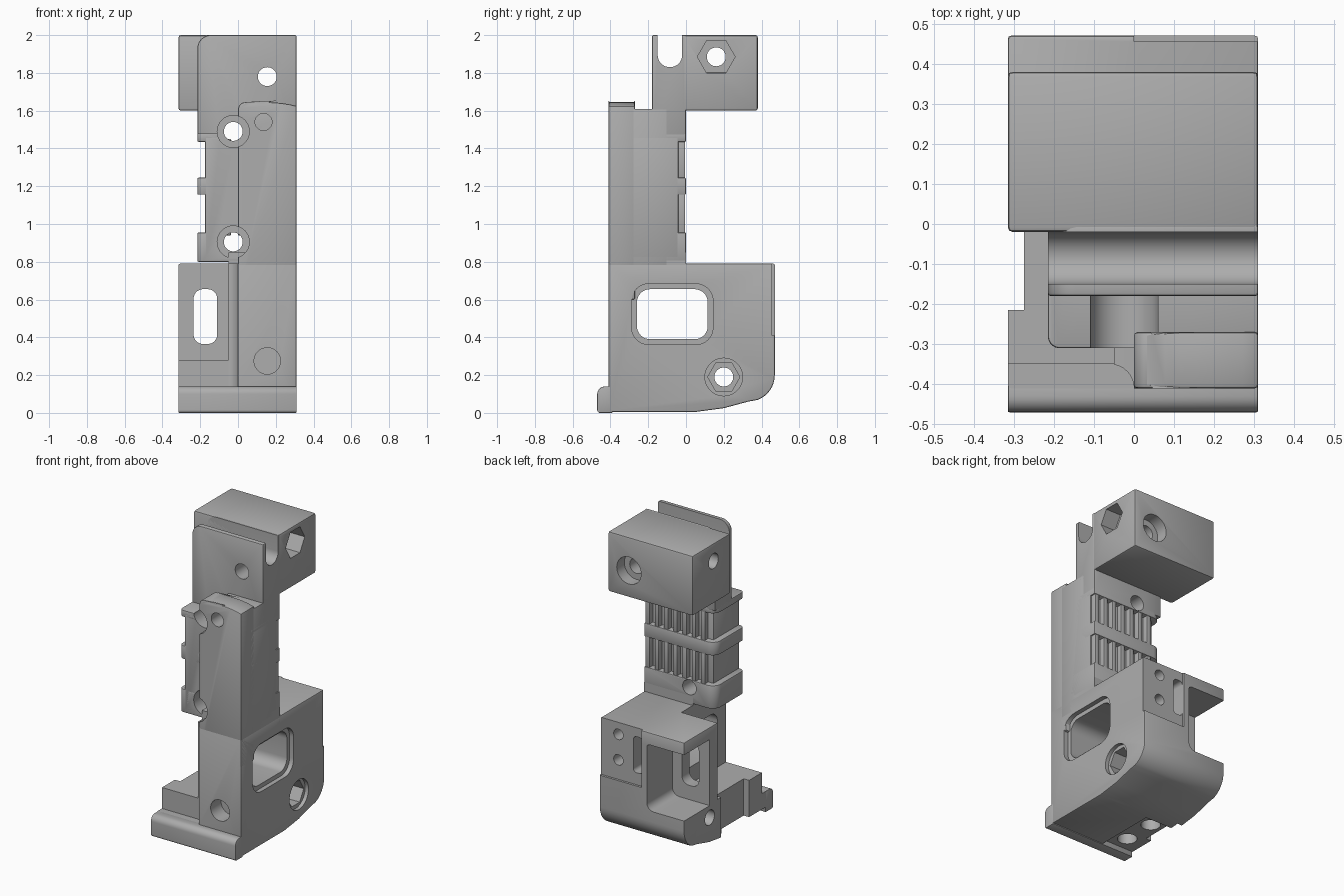
import bpy, bmesh
from math import cos, sin, pi, radians

if "Cube" in bpy.data.objects:
    bpy.data.objects.remove(bpy.data.objects["Cube"], do_unlink=True)

grey = bpy.data.materials.new("matte_grey")
grey.use_nodes = True
COLOUR = (0.42, 0.42, 0.42, 1)
grey.diffuse_color = COLOUR
grey.node_tree.nodes["Principled BSDF"].inputs["Base Color"].default_value = COLOUR


def prism(name, pts, axis, lo, hi, bevel=0):
    """Extrude a 2D outline along an axis; x takes (y,z), y takes (x,z), z takes (x,y)."""
    place = {"x": lambda a, b, h: (h, a, b), "y": lambda a, b, h: (a, h, b),
             "z": lambda a, b, h: (a, b, h)}[axis]
    bm = bmesh.new()
    low = [bm.verts.new(place(a, b, lo)) for a, b in pts]
    high = [bm.verts.new(place(a, b, hi)) for a, b in pts]
    bm.faces.new(low)
    bm.faces.new(high)
    for i in range(len(pts)):
        j = (i + 1) % len(pts)
        bm.faces.new((low[i], low[j], high[j], high[i]))
    bmesh.ops.recalc_face_normals(bm, faces=bm.faces)
    if bevel:
        edges = [e for e in bm.edges if e.calc_face_angle(0) > radians(40)]
        bmesh.ops.bevel(bm, geom=edges, offset=bevel, segments=2, affect="EDGES", profile=0.5)
    mesh = bpy.data.meshes.new(name)
    bm.to_mesh(mesh)
    bm.free()
    mesh.materials.append(grey)
    ob = bpy.data.objects.new(name, mesh)
    bpy.context.collection.objects.link(ob)
    return ob


def arc(cx, cy, r, start, end, n=8):
    angles = [radians(start + (end - start) * i / n) for i in range(n + 1)]
    return [(cx + r * cos(t), cy + r * sin(t)) for t in angles]


def circle(cx, cy, r, n=32):
    return arc(cx, cy, r, 0, 360, n)[:-1]


def rounded(l, b, r, t, radii):
    """Rectangle with radii in the order bottom-left, bottom-right, top-right, top-left."""
    if not isinstance(radii, tuple):
        radii = (radii,) * 4
    corners = [(l, b, 1, 1), (r, b, -1, 1), (r, t, -1, -1), (l, t, 1, -1)]
    pts = []
    for k, ((x, y, sx, sy), q) in enumerate(zip(corners, radii)):
        pts += arc(x + sx * q, y + sy * q, q, 180 + 90 * k, 270 + 90 * k) if q else [(x, y)]
    return pts


def box(name, x, y, z, bevel=0):
    return prism(name, rounded(x[0], y[0], x[1], y[1], 0), "z", *z, bevel)


def hole(u, v, r, axis, lo, hi, n=32):
    return prism("cutter", circle(u, v, r, n), axis, lo, hi)


def cut_box(x, y, z):
    return box("cutter", x, y, z)


def carve(ob, cutters):
    for c in cutters:
        c.hide_render = True
        m = ob.modifiers.new("cut", "BOOLEAN")
        m.object, m.operation, m.solver = c, "DIFFERENCE", "EXACT"
    bpy.context.view_layer.update()
    graph = bpy.context.evaluated_depsgraph_get()
    mesh = bpy.data.meshes.new_from_object(ob.evaluated_get(graph))
    ob.modifiers.clear()
    ob.data = mesh
    for c in cutters:
        bpy.data.objects.remove(c, do_unlink=True)


def screw_cuts():
    """Two counterbored screw holes running front to back through the column."""
    cuts = []
    for z in (0.905, 1.49):
        cuts += [hole(-0.025, z, 0.05, "y", -0.6, 0.3), hole(-0.025, z, 0.085, "y", -0.6, -0.17)]
    return cuts


R = 0.31
L = -0.315
parts = []

# Base block with curved heel
heel = [(-0.41, 0.005), (0.05, 0.005), (0.2, 0.025), (0.33, 0.06)]
heel += arc(0.33, 0.2, 0.14, -70, 0) + [(0.47, 0.79), (-0.41, 0.79)]
base = prism("base_block", heel, "x", L, R, 0.008)
base_cuts = [
    cut_box((-0.5, -0.05), (-0.6, 0.12), (0.28, 0.9)),
    cut_box((-0.5, -0.05), (-0.6, -0.35), (0.14, 0.9)),
    cut_box((-0.5, -0.275), (-0.215, 0.08), (-0.1, 0.9)),
    cut_box((0, 0.5), (0.455, 0.6), (0.41, 0.9)),
    prism("cutter", rounded(-0.6, 0.27, -0.04, 0.71, (0, 0.05, 0.02, 0)), "y", 0.2, 0.6),
    prism("cutter", [(-0.06, -0.35)] + arc(-0.06, -0.41, 0.06, 90, 0)
          + [(0, -0.5), (-0.06, -0.5)], "z", 0.14, 0.9),
    prism("cutter", rounded(-0.235, 0.365, -0.11, 0.655, 0.05), "y", 0.05, 0.3),
    prism("cutter", rounded(0.0, 0.49, 0.07, 0.73, 0.025), "y", 0.3, 0.6),
    prism("cutter", rounded(-0.26, 0.39, 0.115, 0.655, 0.07), "x", -0.2, 0.5),
    prism("cutter", rounded(-0.288, 0.362, 0.143, 0.683, 0.09), "x", 0.28, 0.5),
    hole(0.2, 0.19, 0.05, "x", -0.5, 0.5),
    hole(0.2, 0.19, 0.1, "x", 0.285, 0.5),
    hole(0.2, 0.19, 0.085, "x", 0.18, 0.5, 6),
    cut_box((-0.5, -0.08), (-0.4, 0.02), (-0.1, 0.035)),
    hole(-0.19, -0.29, 0.06, "z", -0.1, 0.13),
    hole(-0.19, -0.07, 0.06, "z", -0.1, 0.13),
    hole(0.155, 0.275, 0.07, "y", -0.6, -0.3),
] + [hole(0.18, z, 0.035, "y", 0.33, 0.6) for z in (0.71, 0.54)]
carve(base, base_cuts)

# Rounded toe bar
toe = prism("toe_bar", rounded(-0.47, 0.0, -0.39, 0.14, (0.015, 0, 0, 0.04)), "x", L, R, 0.004)
parts += [base, toe]

# Front spine with arched top
top = [(R - 0.31 * i / 8, 1.645 - 0.02 * (1 - i / 4) ** 2 * (i < 4)) for i in range(8)]
spine = prism("front_spine", [(0, 0.6), (R, 0.6)] + top + arc(0.04, 1.605, 0.04, 90, 180), "y",
              -0.41, -0.27, 0.008)
carve(spine, screw_cuts() + [hole(0.135, 1.54, 0.045, "y", -0.6, -0.3)])
parts.append(spine)

# Column core, recessed behind its bands
core = box("column_core", (-0.175, R), (-0.31, -0.04), (0.82, 1.46), 0.006)
shoulder = box("column_shoulder", (0, R), (-0.31, -0.1), (0.7, 1.61), 0.004)
carve(core, screw_cuts())
carve(shoulder, screw_cuts() + [cut_box((-0.2, 0.06), (-0.5, -0.18), (1.49, 1.8))])
parts += [core, shoulder]

# Bands wrapping the column
for name, z0, z1 in (("lower_band", 0.8, 0.955), ("middle_band", 1.155, 1.245),
                     ("upper_band", 1.435, 1.48)):
    band = prism(name, rounded(-0.215, -0.31, R, 0, (0.03, 0, 0, 0.06)), "z", z0, z1, 0.006)
    carve(band, screw_cuts())
    parts.append(band)
parts.append(box("column_root", (-0.05, R), (-0.31, 0), (0.7, 0.85)))

# Vertical grip ribs on the back
for row, (z0, z1) in enumerate(((0.94, 1.17), (1.23, 1.45))):
    for i in range(7):
        x = R - 0.008 - i * 0.068
        parts.append(box(f"grip_rib_{row}_{i}", (x - 0.03, x), (-0.06, -0.004), (z0, z1), 0.004))

# Neck plate rising into the head's front wall
neck = prism("neck_plate", rounded(-0.215, 1.46, R, 2, (0, 0, 0, 0.07)), "y", -0.18, 0, 0.008)
carve(neck, screw_cuts() + [
    hole(-0.085, 1.895, 0.065, "x", -0.5, 0.5),
    cut_box((-0.5, 0.5), (-0.15, -0.02), (1.895, 2.2)),
    hole(0.155, 1.78, 0.05, "y", -0.5, 0.5)])

# Head block with nut pocket and cross holes
head = box("head_block", (L, R), (-0.02, 0.38), (1.6, 2), 0.012)
carve(head, [
    hole(0.155, 1.78, 0.05, "y", -0.5, 0.5),
    hole(0.155, 1.78, 0.09, "y", 0.3, 0.6),
    hole(0.16, 1.885, 0.05, "x", -0.5, 0.5),
    hole(0.16, 1.885, 0.1, "x", 0.2, 0.5, 6)])
parts += [neck, head]

# Smooth shading with crisp edges
bpy.ops.object.select_all(action="DESELECT")
for ob in parts:
    ob.select_set(True)
bpy.context.view_layer.objects.active = base
bpy.ops.object.shade_smooth_by_angle(angle=radians(30))
